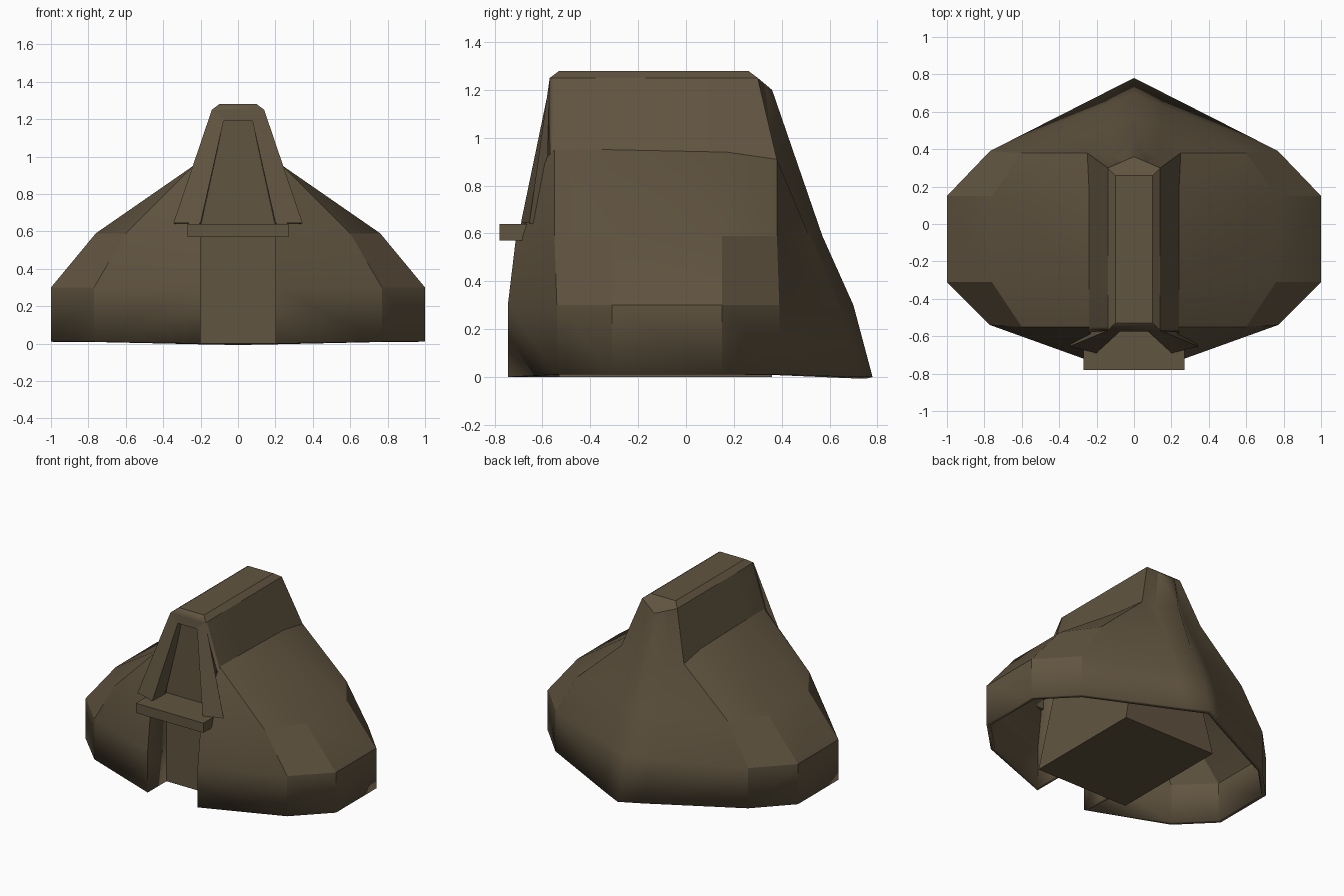
import bpy, bmesh, math

if "Cube" in bpy.data.objects:
    bpy.data.objects.remove(bpy.data.objects["Cube"])

brown = bpy.data.materials.new("weathered brown")
brown.diffuse_color = (0.12, 0.09, 0.052, 1)
brown.use_nodes = True
brown.node_tree.nodes["Principled BSDF"].inputs["Base Color"].default_value = brown.diffuse_color


def finish(name, bm, mirror=False):
    me = bpy.data.meshes.new(name)
    bm.to_mesh(me)
    bm.free()
    me.materials.append(brown)
    ob = bpy.data.objects.new(name, me)
    bpy.context.collection.objects.link(ob)
    if mirror:
        m = ob.modifiers.new("mirror", 'MIRROR')
        m.use_clip = True
    return ob


def hexa(name, bottom, top, mirror=False):
    """Solid between two four-cornered loops."""
    bm = bmesh.new()
    b = [bm.verts.new(p) for p in bottom]
    t = [bm.verts.new(p) for p in top]
    bm.faces.new(b)
    bm.faces.new(t)
    for i in range(4):
        j = (i + 1) % 4
        bm.faces.new((b[i], b[j], t[j], t[i]))
    bmesh.ops.recalc_face_normals(bm, faces=bm.faces)
    return finish(name, bm, mirror)


def rect(x, y0, y1, z):
    return [(-x, y0, z), (x, y0, z), (x, y1, z), (-x, y1, z)]


# Roof shell: right half, each level runs from back centre round to door jamb
eave = [(0, .70), (.15, .635), (.77, .39), (1, .15), (1, -.31), (.77, -.54), (.2, -.745), (.2, -.53)]
shoulder = [(0, .57), (.15, .515), (.6, .38), (.76, .15), (.76, -.31), (.6, -.55), (.2, -.71), (.2, -.53)]
crown = [(0, .446, .95), (.12, .36, .93), (.25, .38, .91), (.24, .17, .94),
         (.24, -.31, .95), (.24, -.55, .95), (.24, -.58, .92), (.2, -.53, .92)]
ridge = [(0, .36, 1.2), (.07, .33, 1.225), (.14, .30, 1.25), (.14, .17, 1.25),
         (.14, -.31, 1.25), (.14, -.55, 1.25), (.14, -.57, 1.25), (0, -.57, 1.25)]
cap = [(0, .26), (.05, .26), (.1, .26), (.1, .17), (.1, -.31), (.1, -.5), (.1, -.53), (0, -.53)]

base = [(x, y, 0.01 if 1 < i < 6 else 0) for i, (x, y) in enumerate(eave)]
base[0] = (0, .78, 0)
base[1] = (.15, .705, 0)
levels = [base, [(x, y, .3) for x, y in eave], [(x, y, .59) for x, y in shoulder],
          crown, ridge, [(x, y, 1.28) for x, y in cap]]

bm = bmesh.new()
rows = [[bm.verts.new(p) for p in lv] for lv in levels]
for r in range(5):
    for c in range(7):
        if r == 3 and c == 6:      # window opening stays free
            continue
        bm.faces.new((rows[r][c], rows[r + 1][c], rows[r + 1][c + 1], rows[r][c + 1]))
bm.faces.new(rows[5][::-1])
bm.normal_update()
bm.faces.ensure_lookup_table()
if bm.faces[3].normal.x < 0:
    bmesh.ops.reverse_faces(bm, faces=bm.faces)
shell = finish("roof_shell", bm, True)
bpy.context.view_layer.objects.active = shell
shell.select_set(True)
bpy.ops.object.shade_smooth_by_angle(angle=math.radians(22))
shell.select_set(False)
sol = shell.modifiers.new("thickness", 'SOLIDIFY')
sol.thickness = 0.03
sol.offset = -1

# Inner core: floor block, back wall of door and window recess
hexa("inner_core", rect(.37, -.53, .36, 0), rect(.11, -.53, .27, 1.22))

# Slanted window posts, either side
hexa("window_post",
     [(.345, -.655, .645), (.2, -.69, .645), (.2, -.55, .62), (.27, -.55, .60)],
     [(.14, -.57, 1.25), (.075, -.575, 1.2), (.075, -.52, 1.2), (.13, -.52, 1.24)], True)

# Header above the window
hexa("window_header",
     [(-.09, -.576, 1.19), (.09, -.576, 1.19), (.09, -.52, 1.19), (-.09, -.52, 1.19)],
     rect(.138, -.57, -.52, 1.25))

# Sill slab above the doorway
hexa("window_sill", rect(.27, -.78, -.66, .57), rect(.27, -.78, -.66, .64))
hexa("sill_inner", rect(.2, -.67, -.52, .57), rect(.2, -.67, -.52, .64))
